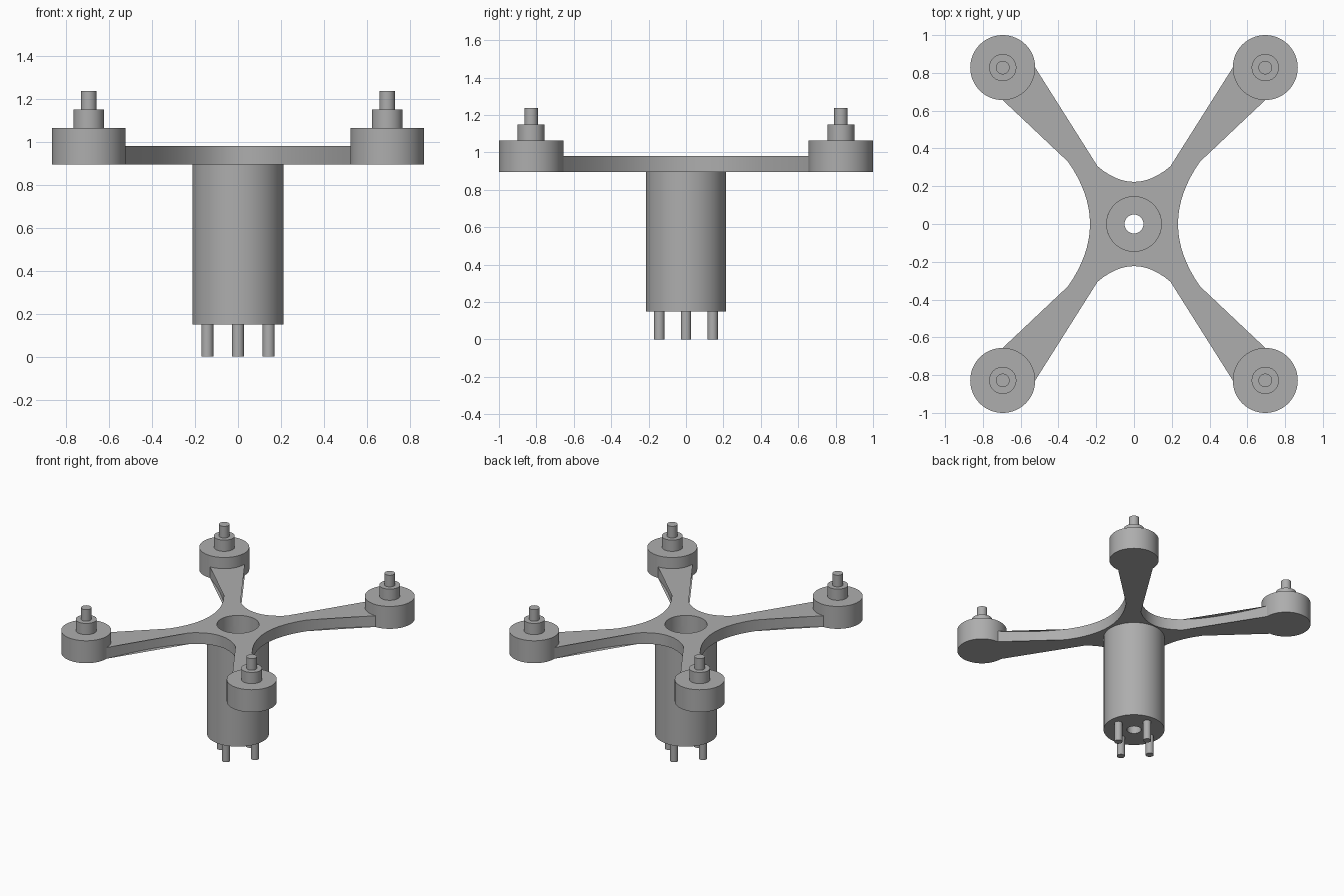
import bpy
import math

cube = bpy.data.objects.get("Cube")
if cube:
    bpy.data.objects.remove(cube, do_unlink=True)

grey = bpy.data.materials.new("plain grey")
grey.use_nodes = True
COLOUR = (0.42, 0.42, 0.42, 1)
grey.diffuse_color = COLOUR
grey.node_tree.nodes["Principled BSDF"].inputs["Base Color"].default_value = COLOUR

SEGMENTS = 64
MOTOR_X, MOTOR_Y, MOTOR_R = 0.695, 0.828, 0.172
PLATE_LOW, PLATE_HIGH = 0.895, 0.98
BODY_LOW, BORE_FLOOR = 0.15, 0.23
BORE_R, HOLE_R, BODY_R = 0.145, 0.05, 0.213


def finish(name, verts, faces):
    mesh = bpy.data.meshes.new(name)
    mesh.from_pydata(verts, [], faces)
    mesh.materials.append(grey)
    obj = bpy.data.objects.new(name, mesh)
    bpy.context.collection.objects.link(obj)
    bpy.ops.object.select_all(action="DESELECT")
    obj.select_set(True)
    bpy.context.view_layer.objects.active = obj
    bpy.ops.object.mode_set(mode="EDIT")
    bpy.ops.mesh.select_all(action="SELECT")
    bpy.ops.mesh.normals_make_consistent(inside=False)
    bpy.ops.object.mode_set(mode="OBJECT")
    bpy.ops.object.shade_smooth_by_angle(angle=math.radians(30))
    return obj


def lathe(name, profile, x=0, y=0, closed=False):
    """Spin (radius, z) points round a vertical axis; cap the ends unless closed."""
    verts, faces = [], []
    for r, z in profile:
        for i in range(SEGMENTS):
            a = math.tau * i / SEGMENTS
            verts.append((x + r * math.cos(a), y + r * math.sin(a), z))
    rows = len(profile)
    for j in range(rows if closed else rows - 1):
        a, b = j * SEGMENTS, (j + 1) % rows * SEGMENTS
        for i in range(SEGMENTS):
            k = (i + 1) % SEGMENTS
            faces.append((a + i, a + k, b + k, b + i))
    if not closed:
        faces.append(tuple(range(SEGMENTS)))
        faces.append(tuple(range((rows - 1) * SEGMENTS, rows * SEGMENTS)))
    return finish(name, verts, faces)


# X-shaped plate: four concave edges meeting inside the motor mounts
def plate_outline(steps=32):
    end_x, end_y = MOTOR_X - MOTOR_R, MOTOR_Y - MOTOR_R
    side, front = 0.233, 0.223
    right, back = [], []
    for i in range(steps + 1):
        t = 2 * i / steps - 1
        right.append((side + (MOTOR_X - side) * t * t, end_y * t))
        back.append((-end_x * t, front + (MOTOR_Y - front) * t * t))
    corner = [(MOTOR_X, MOTOR_Y)]
    half = right + corner + back + [(-MOTOR_X, MOTOR_Y)]
    return half + [(-px, -py) for px, py in half]


outline = plate_outline()
n = len(outline)
# Each outline point is joined to the bore rim point at the same angle
rim = []
for px, py in outline:
    d = math.hypot(px, py)
    rim.append((px / d * BORE_R, py / d * BORE_R))
verts = [(px, py, z) for loop, z in ((outline, PLATE_LOW), (outline, PLATE_HIGH),
                                     (rim, PLATE_HIGH), (rim, PLATE_LOW))
         for px, py in loop]
faces = [(a * n + i, a * n + (i + 1) % n, (a + 1) % 4 * n + (i + 1) % n, (a + 1) % 4 * n + i)
         for a in range(4) for i in range(n)]
finish("arm_plate", verts, faces)

# Hollow central body with a small drain hole in its floor
lathe("central_body", [
    (HOLE_R, BODY_LOW), (BODY_R, BODY_LOW), (BODY_R, PLATE_LOW),
    (BORE_R, PLATE_LOW), (BORE_R, BORE_FLOOR), (HOLE_R, BORE_FLOOR),
], closed=True)

# Stepped motor at each arm end
for sx, side in ((1, "left"), (-1, "right")):
    for sy, end in ((-1, "front"), (1, "back")):
        lathe(f"motor_{end}_{side}", [
            (MOTOR_R, PLATE_LOW), (MOTOR_R, 1.065), (0.072, 1.065),
            (0.072, 1.15), (0.036, 1.15), (0.036, 1.238),
        ], sx * MOTOR_X, sy * MOTOR_Y)

# Four pins below the body
for name, angle in (("left", 0), ("back", 90), ("right", 180), ("front", 270)):
    a = math.radians(angle)
    lathe(f"pin_{name}", [(0.028, 0), (0.028, BODY_LOW)],
          0.143 * math.cos(a), 0.143 * math.sin(a))
